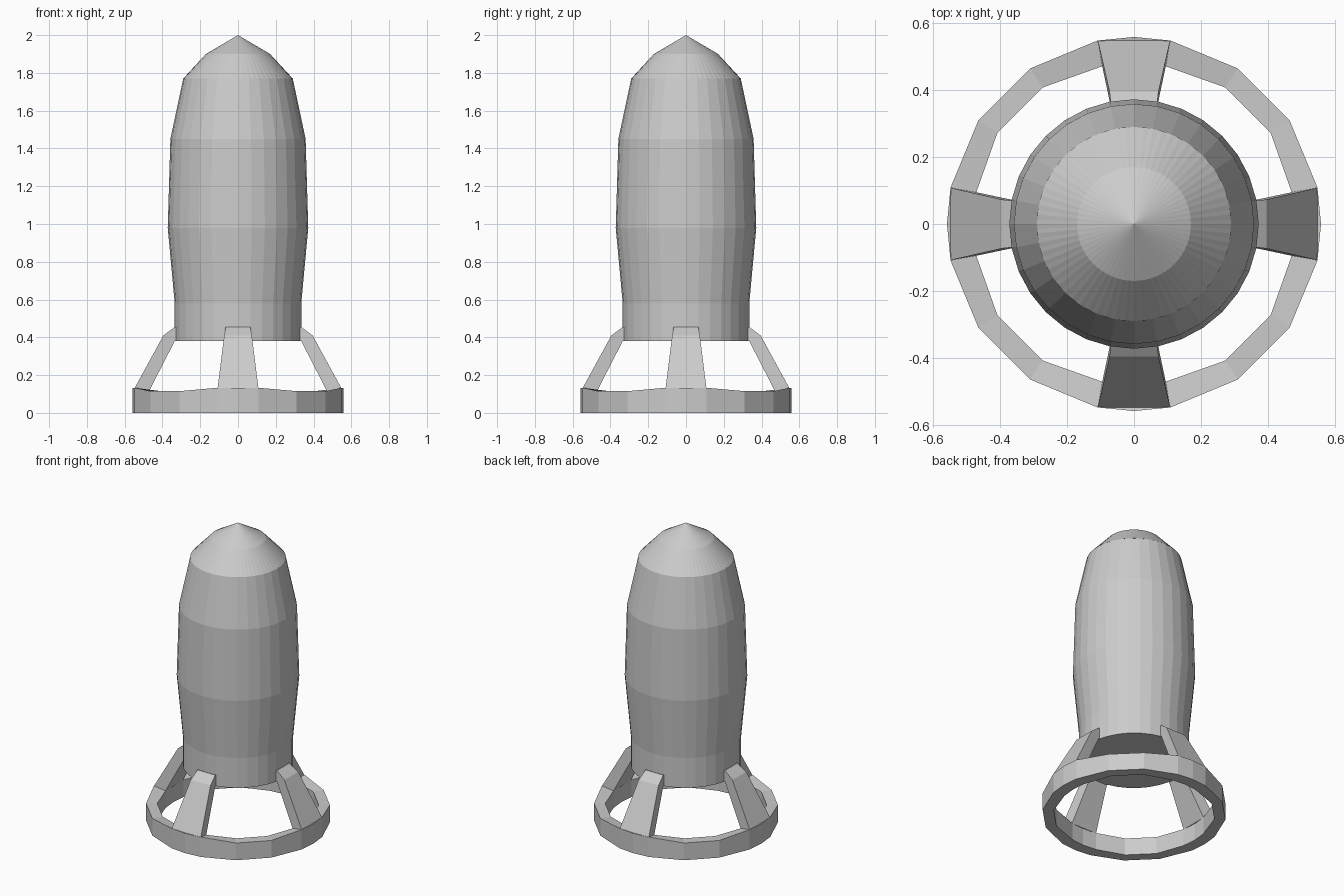
import bpy, bmesh
from math import sin, cos, pi, radians

if "Cube" in bpy.data.objects:
    bpy.data.objects.remove(bpy.data.objects["Cube"])


def make(name, verts, faces):
    me = bpy.data.meshes.new(name)
    bm = bmesh.new()
    vs = [bm.verts.new(v) for v in verts]
    for f in faces:
        bm.faces.new([vs[i] for i in f])
    bmesh.ops.recalc_face_normals(bm, faces=bm.faces)
    bm.to_mesh(me)
    bm.free()
    ob = bpy.data.objects.new(name, me)
    bpy.context.collection.objects.link(ob)
    return ob


def lathe(name, profile, n, offset=0.0):
    # revolve (r, z) rings, cap the base and close at the tip
    verts = [(r * cos(2 * pi * i / n + offset), r * sin(2 * pi * i / n + offset), z)
             for r, z in profile[:-1] for i in range(n)]
    tip = len(verts)
    verts.append((0, 0, profile[-1][1]))
    faces = [tuple(range(n))]
    for k in range(len(profile) - 2):
        for i in range(n):
            j = (i + 1) % n
            faces.append((k * n + i, k * n + j, k * n + n + j, k * n + n + i))
    last = tip - n
    faces += [(last + i, last + (i + 1) % n, tip) for i in range(n)]
    return make(name, verts, faces)


# Hull and a nose cap turned half a facet so the two interleave into flutes
SIDES = 32
nose = [(0.29, 1.77), (0.17, 1.90), (0, 2.0)]
lathe("hull", [(0.335, 0.38), (0.335, 0.58), (0.372, 0.98), (0.358, 1.45)] + nose, SIDES)
lathe("nose_cap", nose, SIDES, pi / SIDES)

# Landing ring: 16 sides, with an extra point in the middle of each leg
angles = sorted([11.25 + 22.5 * k for k in range(16)] + [90.0 * k for k in range(4)])
verts, faces = [], []
for a in angles:
    near_leg = min(a % 90, 90 - a % 90) < 12
    top = 0.133 if near_leg else 0.115
    inner = 0.48 if near_leg else 0.49
    for r, z in ((0.558, 0), (0.558, top), (inner, 0.115), (inner, 0)):
        verts.append((r * cos(radians(a)), r * sin(radians(a)), z))
n = len(angles)
for i in range(n):
    j = (i + 1) % n
    for k in range(4):
        m = (k + 1) % 4
        faces.append((4 * i + k, 4 * j + k, 4 * j + m, 4 * i + m))
make("landing_ring", verts, faces)

# Four tapered legs: side profile as (radius, z, half width)
leg = [(0.548, 0.13, 0.108), (0.395, 0.41, 0.073), (0.335, 0.455, 0.066),
       (0.31, 0.455, 0.064), (0.31, 0.38, 0.064), (0.335, 0.38, 0.066), (0.472, 0.113, 0.095)]
m = len(leg)
leg_faces = [tuple(range(m)), tuple(range(m, 2 * m))]
leg_faces += [(i, (i + 1) % m, m + (i + 1) % m, m + i) for i in range(m)]
for k, side in enumerate(("right", "back", "left", "front")):
    ob = make(side + "_leg", [(r, s * w, z) for s in (-1, 1) for r, z, w in leg], leg_faces)
    ob.rotation_euler.z = k * pi / 2
